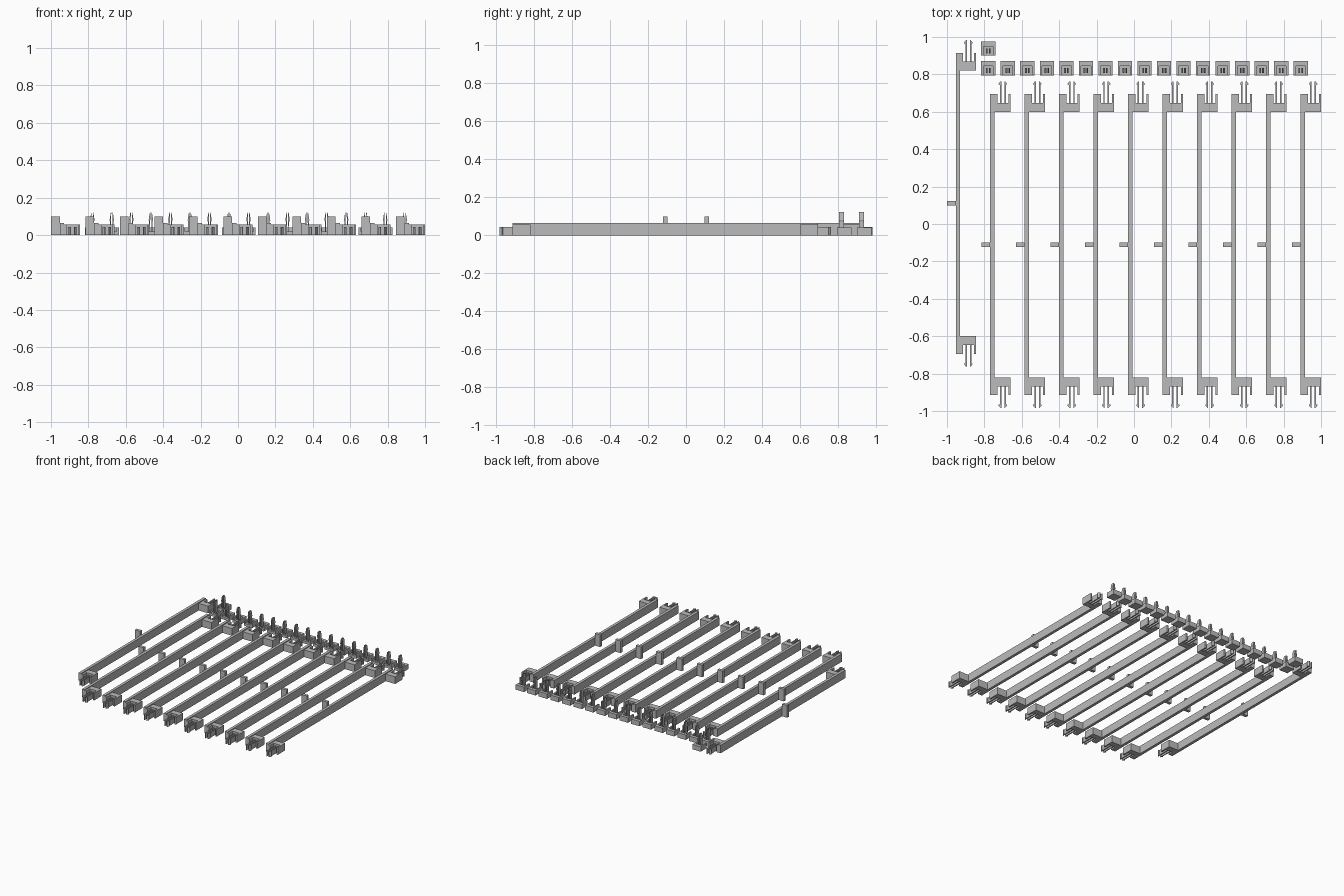
import bpy
import bmesh
from mathutils import Vector

cube = bpy.data.objects.get("Cube")
if cube:
    bpy.data.objects.remove(cube, do_unlink=True)

grey = bpy.data.materials.new("plain grey")
grey.use_nodes = True
GREY = (0.5, 0.5, 0.5, 1)
grey.diffuse_color = GREY
grey.node_tree.nodes["Principled BSDF"].inputs["Base Color"].default_value = GREY


def prism(name, outline, low, high, upright=False):
    """Extrude an outline along z, or along y when upright."""
    bm = bmesh.new()
    place = (lambda a, b: (a, low, b)) if upright else (lambda a, b: (a, b, low))
    face = bm.faces.new([bm.verts.new(place(a, b)) for a, b in outline])
    made = bmesh.ops.extrude_face_region(bm, geom=[face])["geom"]
    shift = Vector((0, high - low, 0) if upright else (0, 0, high - low))
    for v in made:
        if isinstance(v, bmesh.types.BMVert):
            v.co += shift
    bmesh.ops.recalc_face_normals(bm, faces=bm.faces[:])
    mesh = bpy.data.meshes.new(name)
    bm.to_mesh(mesh)
    bm.free()
    mesh.materials.append(grey)
    obj = bpy.data.objects.new(name, mesh)
    bpy.context.collection.objects.link(obj)
    return obj


def box(name, x0, x1, y0, y1, z0, z1):
    return prism(name, [(x0, y0), (x1, y0), (x1, y1), (x0, y1)], z0, z1)


# Outlines measured from the rod's left face and middle
CLIP = [(.022, .71), (.109, .71), (.109, .804), (.097, .804), (.097, .758),
        (.038, .758), (.038, .804), (.022, .804)]
PRONG = [(.008, .75), (.008, .873), (.012, .873), (.023, .86),
         (.023, .856), (.016, .854), (.016, .75)]
PRONG_MIDDLE = .067


def bar(x, y):
    box("rod", x, x + .023, y - .804, y + .804, 0, .065)
    box("rod_tab", x - .047, x, y - .012, y + .012, 0, .099)
    for end, s in (("front", -1), ("back", 1)):
        prism(end + "_clip_block", [(x + a, y + s * b) for a, b in CLIP], 0, .058)
        for side, m in (("right", -1), ("left", 1)):
            prism(f"{end}_{side}_prong",
                  [(x + PRONG_MIDDLE + m * a, y + s * b) for a, b in PRONG], 0, .043)


# Barbed half of a split upright pin
PIN = [(.004, .01), (.009, .01), (.009, .072), (.012, .08), (.009, .1),
       (.005, .122), (.003, .122)]


def holder(x, y):
    # U-shaped base around a shallow floor
    prism("holder_base", [(x - .038, y), (x - .026, y), (x - .026, y + .05),
                          (x + .026, y + .05), (x + .026, y), (x + .038, y),
                          (x + .038, y + .076), (x - .038, y + .076)], 0, .04)
    box("holder_floor", x - .027, x + .027, y, y + .051, 0, .02)
    for side, m in (("right", -1), ("left", 1)):
        prism(side + "_pin_half", [(x + m * a, b) for a, b in PIN],
              y + .012, y + .038, upright=True)


# One bar set back at the edge, then a regular row
PITCH = .1844
bar(-.953, .11)
for i in range(1, 11):
    bar(-.953 + PITCH * i, -.11)

# Row of pin holders with one spare behind
for i in range(17):
    holder(-.779 + .1044 * i, .795)
holder(-.779, .9)
